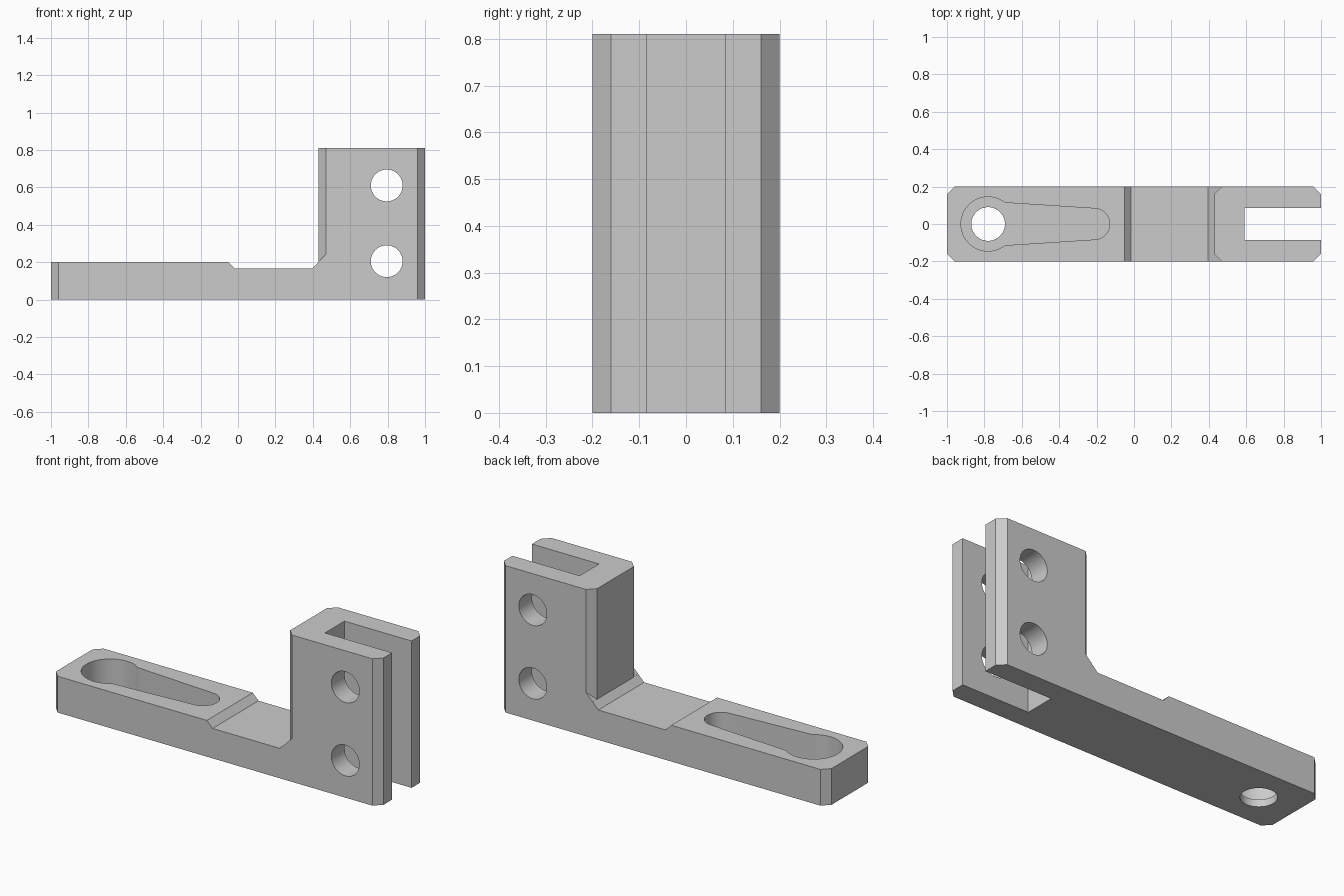
import bpy, bmesh, math
from mathutils import Vector

cube = bpy.data.objects.get("Cube")
if cube:
    bpy.data.objects.remove(cube, do_unlink=True)

grey = bpy.data.materials.new("plain grey")
grey.use_nodes = True
colour = (0.6, 0.6, 0.6, 1)
grey.diffuse_color = colour
grey.node_tree.nodes["Principled BSDF"].inputs["Base Color"].default_value = colour


def prism(name, outline, low, high, axis="z"):
    """Extrude an outline along z, or an x-z outline along y."""
    def place(a, b, h):
        return Vector((a, b, h)) if axis == "z" else Vector((a, h, b))
    bm = bmesh.new()
    face = bm.faces.new([bm.verts.new(place(a, b, low)) for a, b in outline])
    grown = bmesh.ops.extrude_face_region(bm, geom=[face])["geom"]
    moved = [v for v in grown if isinstance(v, bmesh.types.BMVert)]
    bmesh.ops.translate(bm, verts=moved, vec=place(0, 0, high - low))
    bmesh.ops.recalc_face_normals(bm, faces=bm.faces)
    mesh = bpy.data.meshes.new(name)
    bm.to_mesh(mesh)
    bm.free()
    mesh.materials.append(grey)
    obj = bpy.data.objects.new(name, mesh)
    bpy.context.collection.objects.link(obj)
    return obj


def arc(cx, cy, r, start, end, steps=48):
    angles = [math.radians(start + (end - start) * i / steps) for i in range(steps + 1)]
    return [(cx + r * math.cos(a), cy + r * math.sin(a)) for a in angles]


def circle(cx, cy, r):
    return arc(cx, cy, r, 0, 360, 64)[:-1]


def combine(tool, operation="DIFFERENCE"):
    """Apply a boolean to the bracket and discard the tool."""
    mod = bracket.modifiers.new("cut", "BOOLEAN")
    mod.operation = operation
    mod.solver = "EXACT"
    mod.object = tool
    bpy.context.view_layer.objects.active = bracket
    bpy.ops.object.modifier_apply(modifier=mod.name)
    bpy.data.objects.remove(tool, do_unlink=True)


# Bracket body: stepped side profile
bracket = prism("clamp_bracket", [
    (-1.1, 0), (1.1, 0), (1.1, 0.81), (0.43, 0.81), (0.43, 0.2),
    (0.395, 0.165), (-0.015, 0.165), (-0.05, 0.2), (-1.1, 0.2)], -0.3, 0.3, "y")

# Plan outline with chamfered corners and the open end slot
half = [(1, 0.085), (1, 0.16), (0.96, 0.2), (-0.96, 0.2), (-1, 0.16)]
plan = [(0.59, 0.085)] + half + [(x, -y) for x, y in reversed(half)] + [(0.59, -0.085)]
combine(prism("plan_outline", plan, -0.2, 1), "INTERSECT")

# Inner upright corner chamfers, ending on the sloped fillet
for side in (-1, 1):
    wedge = prism("corner_cutter",
                  [(0.40, 0.13 * side), (0.52, 0.25 * side), (0.40, 0.25 * side)], 0, 1)
    for v in wedge.data.vertices:
        if v.co.z < 0.5:
            v.co.z = v.co.x - 0.2295
    combine(wedge)

# Keyhole recess: round pocket joined to a tapered slot
spread = math.degrees(math.asin(0.114 / 0.145))
keyhole = arc(-0.78, 0, 0.145, spread, 360 - spread) + arc(-0.213, 0, 0.083, -87, 87, 32)
combine(prism("keyhole_cutter", keyhole, 0.04, 0.5))

# Through hole under the round pocket
combine(prism("base_hole_cutter", circle(-0.78, 0, 0.09), -0.2, 0.3))

# Cross holes through the upright
for z in (0.205, 0.61):
    combine(prism("cross_hole_cutter", circle(0.795, z, 0.085), -0.4, 0.4, "y"))

# Smooth hole walls, crisp edges
bpy.ops.object.select_all(action="DESELECT")
bracket.select_set(True)
bpy.context.view_layer.objects.active = bracket
bpy.ops.object.shade_smooth_by_angle(angle=math.radians(25))
